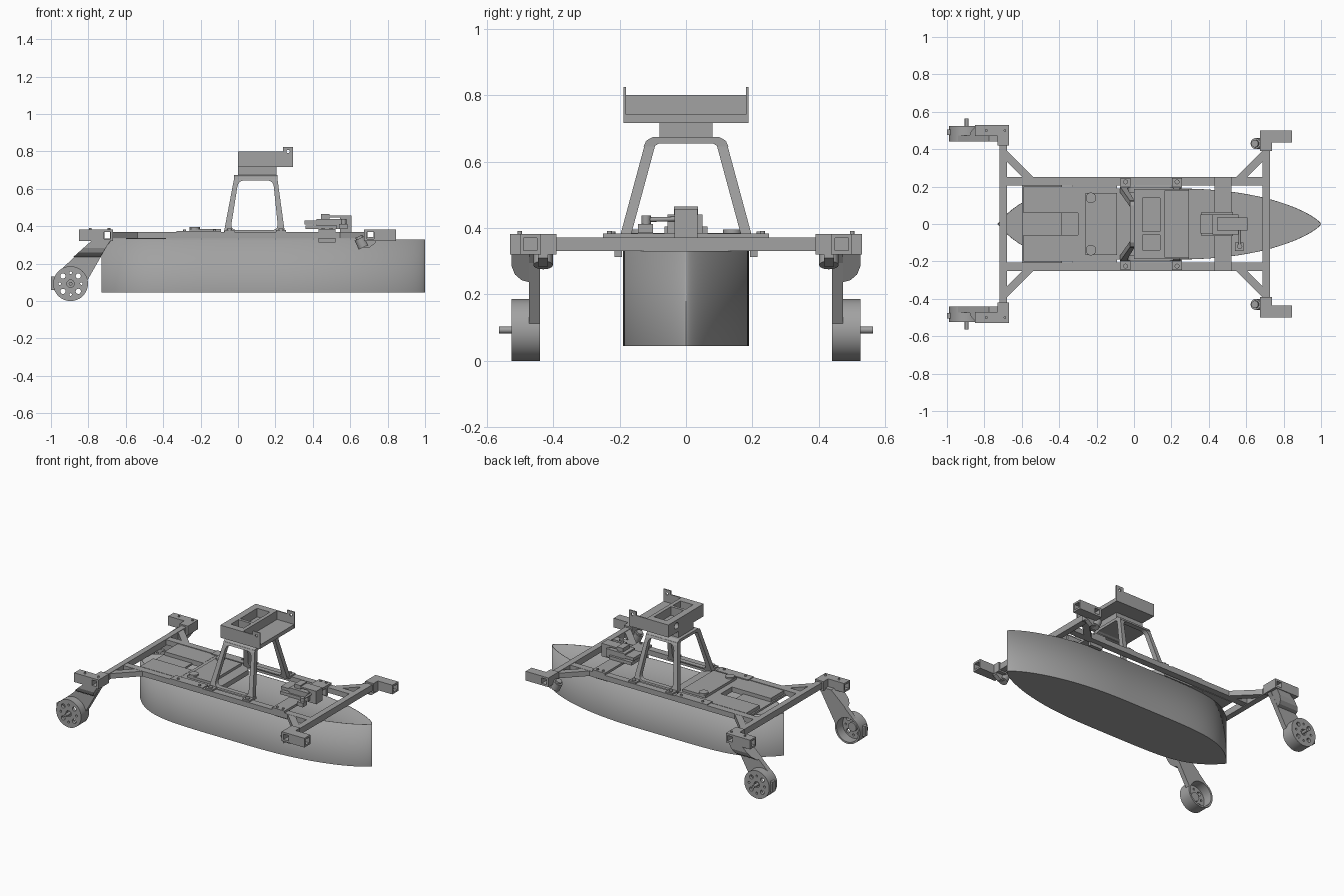
import bpy, bmesh, math
from mathutils import Vector

cube = bpy.data.objects.get("Cube")
if cube:
    bpy.data.objects.remove(cube, do_unlink=True)

grey = bpy.data.materials.new("mid_grey")
grey.use_nodes = True
COLOUR = (0.36, 0.36, 0.36, 1)
grey.diffuse_color = COLOUR
for node in grey.node_tree.nodes:
    if node.type == 'BSDF_PRINCIPLED':
        node.inputs["Base Color"].default_value = COLOUR


def finish(name, bm, mirrored=False):
    bmesh.ops.recalc_face_normals(bm, faces=bm.faces)
    mesh = bpy.data.meshes.new(name)
    bm.to_mesh(mesh)
    bm.free()
    mesh.materials.append(grey)
    ob = bpy.data.objects.new(name, mesh)
    bpy.context.collection.objects.link(ob)
    if mirrored:
        ob.modifiers.new("Mirror", 'MIRROR').use_axis = (False, True, False)
    return ob


def smooth(ob):
    bpy.ops.object.select_all(action='DESELECT')
    ob.select_set(True)
    bpy.context.view_layer.objects.active = ob
    bpy.ops.object.shade_smooth_by_angle(angle=math.radians(35))


def prism(name, pts, axis, a, b, mirrored=False, holes=()):
    """Extrude a flat outline, with optional holes, along an axis from a to b."""
    def place(p, t):
        return {'x': (t, *p), 'y': (p[0], t, p[1]), 'z': (*p, t)}[axis]
    bm = bmesh.new()
    rims = ([], [])
    for loop in (pts, *holes):
        low, high = ([bm.verts.new(place(p, t)) for p in loop] for t in (a, b))
        for i in range(len(loop)):
            j = (i + 1) % len(loop)
            bm.faces.new((low[i], low[j], high[j], high[i]))
            rims[0].append(bm.edges.get((low[i], low[j])))
            rims[1].append(bm.edges.get((high[i], high[j])))
        if not holes:
            bm.faces.new(low)
            bm.faces.new(high)
    if holes:
        for rim in rims:
            bmesh.ops.triangle_fill(bm, edges=rim, use_beauty=True, normal=place((0, 0), 1))
    return finish(name, bm, mirrored)


def rect(x0, x1, y0, y1):
    return [(x0, y0), (x1, y0), (x1, y1), (x0, y1)]


def circle(x, y, r, n=16):
    return [(x + r * math.cos(math.tau * i / n), y + r * math.sin(math.tau * i / n)) for i in range(n)]


def rounded(pts, r, n=5):
    """Replace each corner of an outline with a small curve."""
    out = []
    for i, p in enumerate(pts):
        p = Vector(p)
        start, end = (p + (Vector(q) - p).normalized() * r for q in (pts[i - 1], pts[(i + 1) % len(pts)]))
        for k in range(n + 1):
            t = k / n
            out.append(tuple(start * (1 - t) ** 2 + p * 2 * t * (1 - t) + end * t * t))
    return out


def box(name, x0, x1, y0, y1, z0, z1, mirrored=False):
    return prism(name, rect(x0, x1, y0, y1), 'z', z0, z1, mirrored)


def rod(name, p, q, r, sides=32, mirrored=False):
    """Round bar between two points."""
    p, q = Vector(p), Vector(q)
    bm = bmesh.new()
    bmesh.ops.create_cone(bm, cap_ends=True, segments=sides, radius1=r, radius2=r, depth=(q - p).length)
    turn = (q - p).to_track_quat('Z', 'Y')
    for v in bm.verts:
        v.co = turn @ v.co + (p + q) / 2
    smooth(finish(name, bm, mirrored))


# Open hull: full curved bow, blunter stern
MID, BOW, STERN, HALF = 0.2, 1.0, -0.73, 0.19
side = []
for i in range(65):
    s = math.sin(math.pi * (i / 64 - 0.5))
    w = max(0, 1 - s ** 2.3) ** 0.75 if s > 0 else 1 - (-s) ** 6
    side.append((MID + s * ((BOW - MID) if s > 0 else (MID - STERN)), HALF * w))
outline = side + [(x, -y) for x, y in side[-2:0:-1]]
hull = prism("hull", outline, 'z', 0.045, 0.33)
bm = bmesh.new()
bm.from_mesh(hull.data)
lid = [f for f in bm.faces if f.normal.z > 0.9]
bmesh.ops.delete(bm, geom=lid, context='FACES_ONLY')
bm.to_mesh(hull.data)
bm.free()
wall = hull.modifiers.new("Wall", 'SOLIDIFY')
wall.thickness, wall.offset = 0.003, -1
smooth(hull)

# Ladder frame with hollow crossbeams
box("side_rails", -0.682, 0.69, 0.205, 0.25, 0.335, 0.37, True)
for label, x0, x1, reach in (("rear", -0.718, -0.68, 0.43), ("front", 0.688, 0.728, 0.40)):
    prism(label + "_crossbeam", rect(x0, x1, 0.33, 0.372), 'y', -reach, reach,
          holes=[rect(x0 + 0.004, x1 - 0.004, 0.334, 0.368)])
for label, x, d in (("rear", -0.682, 1), ("front", 0.69, -1)):
    prism(label + "_braces", [(x, 0.395), (x, 0.335), (x + d * 0.10, 0.235), (x + d * 0.155, 0.24)],
          'z', 0.335, 0.369, True)

# Deck plates and equipment boxes
box("rear_deck", -0.60, -0.385, -0.206, 0.206, 0.332, 0.345)
box("rear_boxes", -0.59, -0.30, 0.06, 0.20, 0.335, 0.369, True)
prism("middle_deck", [(-0.30, -0.19), (-0.08, -0.19), (-0.02, -0.14), (-0.02, 0.14),
                      (-0.08, 0.19), (-0.30, 0.19)], 'z', 0.335, 0.368)
box("electronics_case", -0.26, -0.09, -0.165, 0.165, 0.365, 0.385)
rod("case_knobs", (-0.23, 0.14, 0.38), (-0.23, 0.14, 0.395), 0.028, mirrored=True)
box("rail_plates", -0.33, -0.09, 0.19, 0.25, 0.368, 0.375, True)
for x in (-0.285, -0.125):
    rod("rail_screws", (x, 0.228, 0.37), (x, 0.228, 0.383), 0.008, sides=12, mirrored=True)

# Tower: two leaning window frames under a top plate
frame = prism("tower_frames", [(-0.075, 0.37), (0.25, 0.37), (0.21, 0.66), (-0.02, 0.66)],
              'y', 0.168, 0.2, True,
              holes=[rounded([(-0.04, 0.38), (0.215, 0.38), (0.188, 0.645), (0.002, 0.645)], 0.035)])
for v in frame.data.vertices:
    v.co.y -= (v.co.z - 0.37) * 0.27
prism("tower_top", [(-0.128, 0.645), (-0.098, 0.645), (-0.08, 0.655), (0.08, 0.655), (0.098, 0.645),
                    (0.128, 0.645), (0.118, 0.664), (0.10, 0.674), (-0.10, 0.674), (-0.118, 0.664)],
      'x', -0.022, 0.212)
for x in (-0.045, 0.23):
    box("tower_feet", x - 0.026, x + 0.026, 0.17, 0.245, 0.365, 0.38, True)
    rod("foot_bolts", (x, 0.225, 0.375), (x, 0.225, 0.389), 0.013, sides=16, mirrored=True)

# Head bracket on the tower
box("head_neck", 0.0, 0.205, -0.08, 0.08, 0.672, 0.72)
prism("head_back", rect(-0.182, 0.182, 0.72, 0.80), 'x', 0.0, 0.03, holes=[circle(0.1, 0.76, 0.022)])
prism("head_body", rect(0.03, 0.165, -0.182, 0.182), 'z', 0.735, 0.80,
      holes=[rect(0.045, 0.14, -0.14, -0.06), rect(0.045, 0.14, -0.04, 0.14)])
box("head_tray", 0.0, 0.293, -0.182, 0.182, 0.716, 0.742)
prism("head_cheeks", [(0, 0.716), (0.295, 0.716), (0.295, 0.825), (0.24, 0.825), (0.24, 0.80), (0, 0.80)],
      'y', 0.18, 0.188, True, holes=[circle(0.268, 0.80, 0.009)])

# Steering servo station
box("servo_bridge", 0.43, 0.522, -0.25, 0.25, 0.368, 0.384)
box("bridge_hooks", 0.43, 0.522, 0.193, 0.215, 0.313, 0.37, True)
for x in (0.455, 0.497):
    rod("bridge_screws", (x, 0.23, 0.38), (x, 0.23, 0.391), 0.008, sides=12, mirrored=True)
box("servo_base", 0.36, 0.53, -0.065, 0.065, 0.384, 0.405)
box("servo_ears", 0.355, 0.42, -0.05, 0.05, 0.41, 0.43)
box("servo_body", 0.42, 0.56, -0.055, 0.05, 0.384, 0.44)
box("servo_top", 0.445, 0.49, -0.036, 0.036, 0.43, 0.465)
box("servo_bracket", 0.45, 0.607, -0.034, 0.034, 0.447, 0.457)
box("bracket_drop", 0.545, 0.607, -0.034, 0.034, 0.37, 0.45)
rod("link_bar", (0.565, 0.0, 0.428), (0.565, -0.12, 0.425), 0.007, sides=12)
rod("link_joint", (0.565, -0.12, 0.41), (0.565, -0.12, 0.438), 0.014, sides=16)
box("link_block", 0.54, 0.585, -0.145, -0.10, 0.385, 0.412)

# Corner sockets: a sleeve over the crossbeam end and a square tube along the boat
for label, sleeve, hole, arm, y0, y1, inner in (
        ("front", (0.675, 0.737), (0.69, 0.726), (0.737, 0.845), 0.437, 0.50, 0.39),
        ("rear", (-0.73, -0.668), (-0.716, -0.682), (-0.85, -0.73), 0.47, 0.53, 0.42)):
    prism(label + "_sleeves", rect(*sleeve, 0.32, 0.382), 'y', inner, y1, True,
          holes=[rect(*hole, 0.333, 0.369)])
    prism(label + "_sockets", rect(y0, y1, 0.32, 0.382), 'x', *arm, True,
          holes=[rect(y0 + 0.011, y1 - 0.011, 0.332, 0.37)])
for x in (-0.79, -0.69):
    rod("socket_screws", (x, 0.5, 0.38), (x, 0.5, 0.391), 0.007, sides=12, mirrored=True)

# Angled lamps beside the front sockets
rod("corner_lamps", (0.672, 0.43, 0.288), (0.65, 0.43, 0.335), 0.029, mirrored=True)
rod("lamp_lenses", (0.655, 0.43, 0.325), (0.645, 0.43, 0.346), 0.02, mirrored=True)
prism("lamp_arms", [(0.64, 0.335), (0.66, 0.288), (0.70, 0.284), (0.735, 0.31), (0.735, 0.345)],
      'y', 0.415, 0.445, True)

# Trailing legs with wheel motor housings
WX, WZ, WR = -0.895, 0.093, 0.093
arc = [(WX + 0.09 * math.cos(a), WZ + 0.09 * math.sin(a))
       for a in (math.radians(10 + 12.5 * k) for k in range(11))]
prism("wheel_legs", [(-0.78, 0.325), (-0.67, 0.33), (-0.70, 0.295)] + arc, 'y', 0.44, 0.472, True)
gusset = prism("leg_gussets", [(0.44, 0.33), (0.525, 0.33), (0.525, 0.285), (0.515, 0.26), (0.495, 0.243),
                               (0.47, 0.236), (0.44, 0.236)], 'x', 0, 1, True)
for v in gusset.data.vertices:
    left = -0.78 + (v.co.z - 0.325) * 1.125
    right = -0.70 + (v.co.z - 0.295) * 0.605
    v.co.x = left + (right - left) * v.co.x

bolt_holes = [circle(WX, WZ, 0.02)]
for i in range(8):
    angle = math.pi * i / 4
    bolt_holes.append(circle(WX + 0.058 * math.cos(angle), WZ + 0.058 * math.sin(angle),
                             0.014 if i % 2 else 0.007))
rim = circle(WX, WZ, WR, 48)
smooth(prism("wheel_rims", rim, 'y', 0.44, 0.51, True, holes=[circle(WX, WZ, 0.081, 48)]))
smooth(prism("wheel_faces", rim, 'y', 0.505, 0.525, True, holes=bolt_holes))
rod("wheel_hubs", (WX, 0.49, WZ), (WX, 0.51, WZ), 0.03, sides=24, mirrored=True)
rod("wheel_axles", (WX, 0.50, WZ), (WX, 0.563, WZ), 0.01, sides=16, mirrored=True)
box("wheel_plugs", -1.0, -0.982, 0.475, 0.505, 0.06, 0.13, True)
